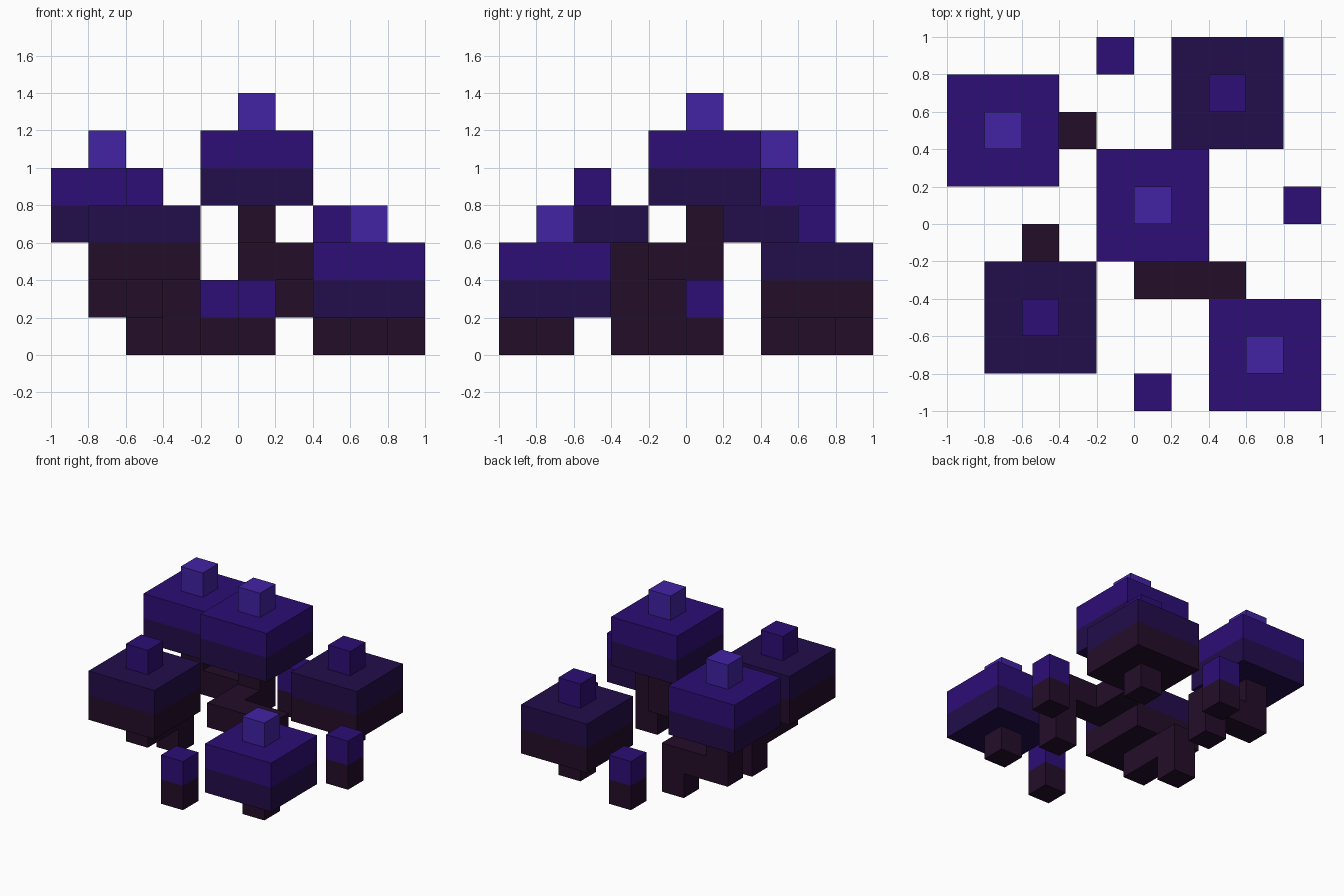
import bpy
import bmesh
from mathutils import Vector

CELL = 0.2

cube = bpy.data.objects.get("Cube")
if cube:
    bpy.data.objects.remove(cube, do_unlink=True)


def make_material(name, rgb):
    mat = bpy.data.materials.new(name)
    mat.use_nodes = True
    mat.diffuse_color = (*rgb, 1)
    mat.node_tree.nodes["Principled BSDF"].inputs["Base Color"].default_value = (*rgb, 1)
    return mat


STEM = make_material("dark_plum", (0.017, 0.004, 0.022))
DEEP = make_material("deep_violet", (0.016, 0.004, 0.069))
VIOLET = make_material("violet", (0.026, 0.0044, 0.18))
BRIGHT = make_material("bright_violet", (0.055, 0.016, 0.37))

parts = []  # (name, cells, material for each level)


def square(x, y, z):
    return {(x + i, y + j, z) for i in (-1, 0, 1) for j in (-1, 0, 1)}


def path(points):
    """Cells along a chain of axis-aligned legs."""
    cells = {points[0]}
    for a, b in zip(points, points[1:]):
        steps = max(abs(q - p) for p, q in zip(a, b))
        for s in range(steps + 1):
            cells.add(tuple(p + (q - p) * s // steps for p, q in zip(a, b)))
    return cells


def mushroom(name, x, y, base, colours, stem):
    under, top, tip = colours
    cap = square(x, y, base) | square(x, y, base + 1)
    parts.append((name + "_cap", cap, {base: under, base + 1: top}))
    parts.append((name + "_tip", {(x, y, base + 2)}, {base + 2: tip}))
    parts.append((name + "_stem", path(stem), None))


light_cap = (DEEP, VIOLET, BRIGHT)
dark_cap = (STEM, DEEP, VIOLET)

# Large mushrooms, some on crooked stems
mushroom("centre_mushroom", 0, 0, 4, light_cap,
         [(0, 0, 3), (0, 0, 2), (0, -2, 2), (2, -2, 2), (2, -2, 0)])
mushroom("back_right_mushroom", -4, 2, 3, light_cap,
         [(-4, 2, 2), (-4, 2, 1), (-2, 2, 1), (-2, 2, 0)])
mushroom("back_left_mushroom", 2, 3, 1, dark_cap, [(2, 3, 0)])
mushroom("front_right_mushroom", -3, -3, 2, dark_cap,
         [(-3, -3, 1), (-3, -1, 1), (-3, -1, 0)])
mushroom("front_left_mushroom", 3, -4, 1, light_cap, [(3, -4, 0)])

# Small sprouts
for side, x, y in (("back", -1, 4), ("left", 4, 0), ("front", 0, -5)):
    parts.append((side + "_sprout_stem", {(x, y, 0)}, None))
    parts.append((side + "_sprout_cap", {(x, y, 1)}, {1: VIOLET}))

occupied = set().union(*(cells for _, cells, _ in parts))


def build(name, cells, levels):
    """Mesh the outer faces of a part, coloured by level."""
    mats = list(dict.fromkeys(levels.values())) if levels else [STEM]
    bm = bmesh.new()
    for cell in sorted(cells):
        centre = Vector(cell) + Vector((0.5, 0.5, 0.5))
        for axis in range(3):
            for sign in (-1, 1):
                normal = Vector((0, 0, 0))
                normal[axis] = sign
                if tuple(int(c + n) for c, n in zip(cell, normal)) in occupied:
                    continue
                u = Vector((0, 0, 0))
                u[(axis + 1) % 3] = 0.5
                v = normal.cross(u)
                mid = centre + normal * 0.5
                corners = (mid - u - v, mid + u - v, mid + u + v, mid - u + v)
                face = bm.faces.new([bm.verts.new(c * CELL) for c in corners])
                face.material_index = mats.index(levels[cell[2]]) if levels else 0
    bmesh.ops.remove_doubles(bm, verts=bm.verts, dist=0.001)
    mesh = bpy.data.meshes.new(name)
    bm.to_mesh(mesh)
    bm.free()
    for mat in mats:
        mesh.materials.append(mat)
    bpy.context.collection.objects.link(bpy.data.objects.new(name, mesh))


for part in parts:
    build(*part)
